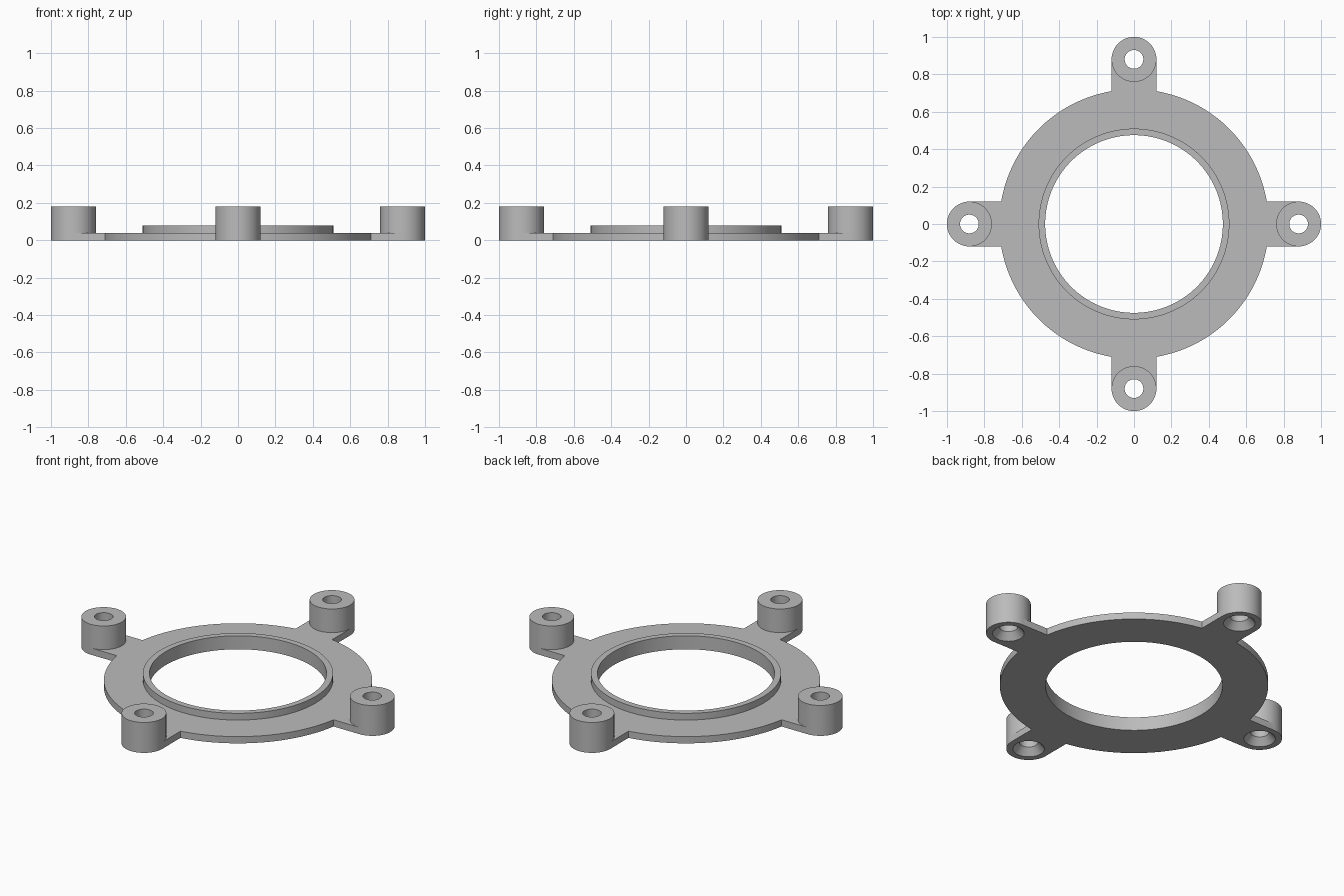
import bpy, bmesh
from math import pi, asin, cos, sin, radians
from mathutils import Matrix, Vector

if "Cube" in bpy.data.objects:
    bpy.data.objects.remove(bpy.data.objects["Cube"], do_unlink=True)

PLATE_R, PLATE_T = 0.72, 0.04
BORE_R, COLLAR_R, COLLAR_TOP = 0.475, 0.51, 0.08
BOSS_R, BOSS_X, BOSS_TOP = 0.12, 0.88, 0.18
HOLE_R, SINK_R, SINK_Z = 0.05, 0.085, 0.04
BOSS_SEGS, PLATE_SEGS = 64, 128

bm = bmesh.new()


def arc(radius, start, end, steps, x=0.0, turn=0):
    """Points on an arc centred at x, turned by quarter turns about z."""
    rot = Matrix.Rotation(turn * pi / 2, 3, "Z")
    angles = [start + (end - start) * i / steps for i in range(steps + 1)]
    return [rot @ Vector((x + radius * cos(a), radius * sin(a), 0)) for a in angles]


def loop(points, z):
    """Closed loop of edges at height z."""
    verts = [bm.verts.new((p.x, p.y, z)) for p in points]
    edges = [bm.edges.new((v, verts[i - 1])) for i, v in enumerate(verts)]
    return verts, edges


def circle(radius, z, segs, x=0.0, turn=0):
    return loop(arc(radius, 0, 2 * pi, segs, x, turn)[:-1], z)


def bridge(lower, upper):
    a, b = lower[0], upper[0]
    for i in range(len(a)):
        bm.faces.new((a[i - 1], a[i], b[i], b[i - 1]))


def cap(loops):
    """Flat face region bounded by an outline and its holes."""
    edges = [e for l in loops for e in l[1]]
    bmesh.ops.triangle_fill(bm, edges=edges, use_beauty=True, use_dissolve=False)


def outline(boss_sweep, z):
    """Round plate with four tabs, each ending in a half circle at its boss."""
    points, corner = [], asin(BOSS_R / PLATE_R)
    for k in range(4):
        points += arc(BOSS_R, -pi / 2, -pi / 2 + boss_sweep, BOSS_SEGS // 2, BOSS_X, k)
        points += arc(PLATE_R, corner, pi / 2 - corner, 32, 0, k)
    return loop(points, z)


# Plate rim
base = outline(pi, 0)
bridge(base, outline(pi, PLATE_T))

# Centre bore and raised collar
collar = [circle(r, z, PLATE_SEGS) for r, z in (
    (BORE_R, 0), (BORE_R, COLLAR_TOP), (COLLAR_R, COLLAR_TOP), (COLLAR_R, PLATE_T))]
for low, high in zip(collar, collar[1:]):
    bridge(low, high)

# Bosses with through holes countersunk from below
sinks = []
for k in range(4):
    rings = [circle(r, z, BOSS_SEGS, BOSS_X, k) for r, z in (
        (BOSS_R, PLATE_T), (BOSS_R, BOSS_TOP), (HOLE_R, BOSS_TOP),
        (HOLE_R, SINK_Z), (SINK_R, 0))]
    for low, high in zip(rings, rings[1:]):
        bridge(low, high)
    sinks.append(rings[-1])

# Plate underside and top
cap([base, collar[0]] + sinks)
cap([outline(-pi, PLATE_T), collar[-1]])

bmesh.ops.remove_doubles(bm, verts=bm.verts[:], dist=0.0001)
bmesh.ops.recalc_face_normals(bm, faces=bm.faces[:])

mesh = bpy.data.meshes.new("mounting_ring")
bm.to_mesh(mesh)
bm.free()
ring = bpy.data.objects.new("mounting_ring", mesh)
bpy.context.collection.objects.link(ring)

# Plain grey finish
grey = bpy.data.materials.new("plain_grey")
grey.use_nodes = True
grey.diffuse_color = (0.5, 0.5, 0.5, 1)
grey.node_tree.nodes["Principled BSDF"].inputs["Base Color"].default_value = (0.5, 0.5, 0.5, 1)
mesh.materials.append(grey)

bpy.ops.object.select_all(action="DESELECT")
ring.select_set(True)
bpy.context.view_layer.objects.active = ring
bpy.ops.object.shade_smooth_by_angle(angle=radians(30))
